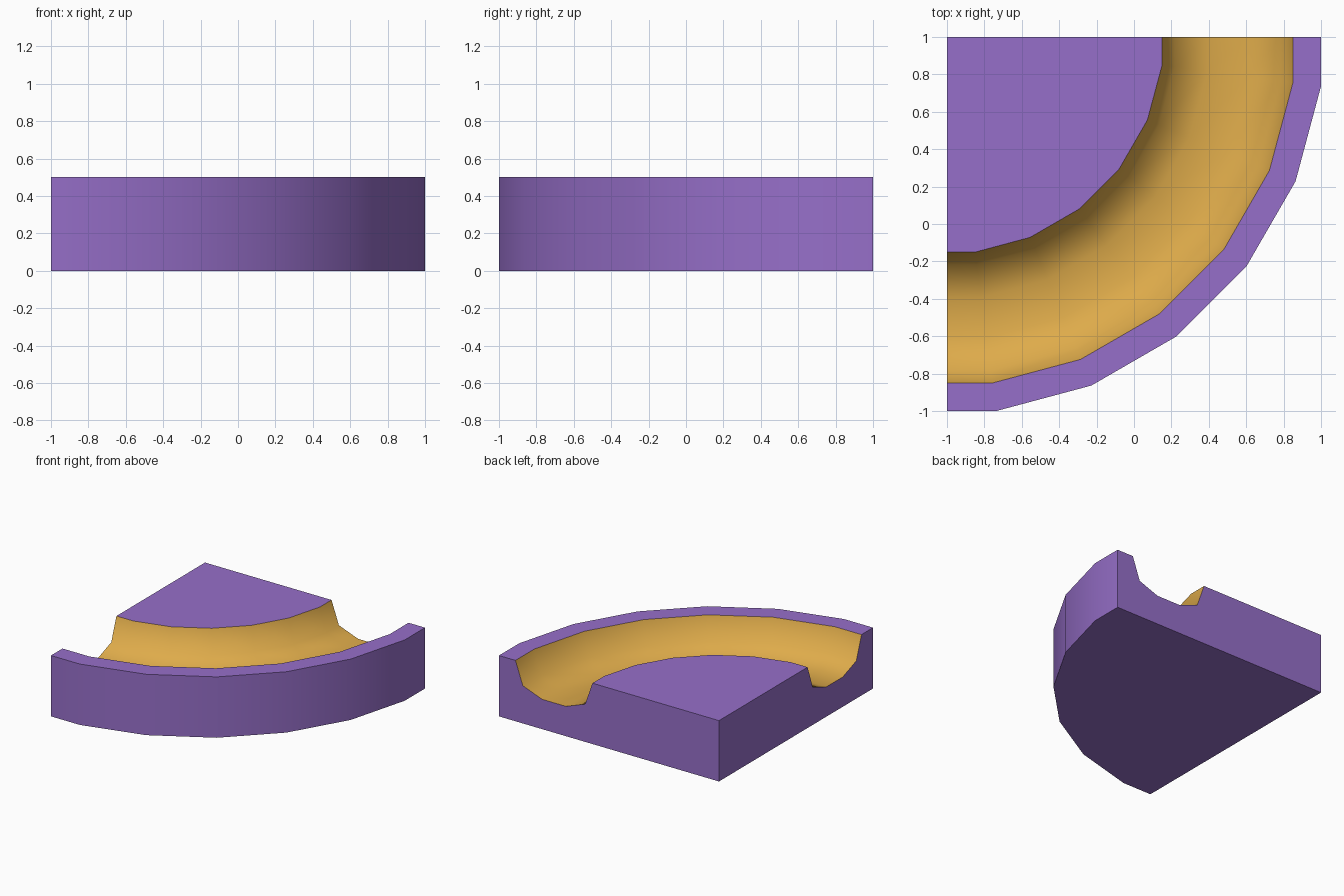
import bpy, bmesh, math

if "Cube" in bpy.data.objects:
    bpy.data.objects.remove(bpy.data.objects["Cube"])

def material(name, rgb):
    m = bpy.data.materials.new(name)
    m.diffuse_color = (*rgb, 1)
    m.use_nodes = True
    m.node_tree.nodes["Principled BSDF"].inputs["Base Color"].default_value = m.diffuse_color
    return m

# Channel cross-section, from outer bottom over the lip and channel to the inner rim: (radius, z)
profile = [(2.0, 0.0), (2.0, 0.5), (1.85, 0.5), (1.783, 0.31), (1.608, 0.245),
           (1.392, 0.245), (1.217, 0.31), (1.15, 0.5)]
CHANNEL = range(2, 7)

# Quarter of a 24-sided ring, cut at the middle of two sides
angles = [0] + [7.5 + 15 * i for i in range(6)] + [90]

bm = bmesh.new()
rings = []
for a in angles:
    t = math.radians(a)
    k = 1 if a in (0, 90) else 1 / math.cos(math.radians(7.5))
    rings.append([bm.verts.new((-1 + r * k * math.cos(t), 1 - r * k * math.sin(t), z))
                  for r, z in profile])
corner_low = bm.verts.new((-1, 1, 0))
corner_top = bm.verts.new((-1, 1, 0.5))

# Outer wall, lip and channel
for a, b in zip(rings, rings[1:]):
    for j in range(len(profile) - 1):
        f = bm.faces.new((a[j], a[j + 1], b[j + 1], b[j]))
        f.material_index = 1 if j in CHANNEL else 0

# Flat top, bottom and the two straight ends
bm.faces.new([corner_top] + [r[-1] for r in rings])
bm.faces.new([corner_low] + [r[0] for r in rings])
for r in (rings[0], rings[-1]):
    bm.faces.new(r + [corner_top, corner_low])
bmesh.ops.recalc_face_normals(bm, faces=bm.faces[:])

mesh = bpy.data.meshes.new("curved_channel_corner")
bm.to_mesh(mesh)
bm.free()
mesh.materials.append(material("purple", (0.307, 0.159, 0.585)))
mesh.materials.append(material("gold", (0.73, 0.407, 0.069)))
obj = bpy.data.objects.new("curved_channel_corner", mesh)
bpy.context.collection.objects.link(obj)

# Smooth walls and channel, sharp rims
bpy.context.view_layer.objects.active = obj
obj.select_set(True)
bpy.ops.object.shade_smooth_by_angle(angle=math.radians(60))
